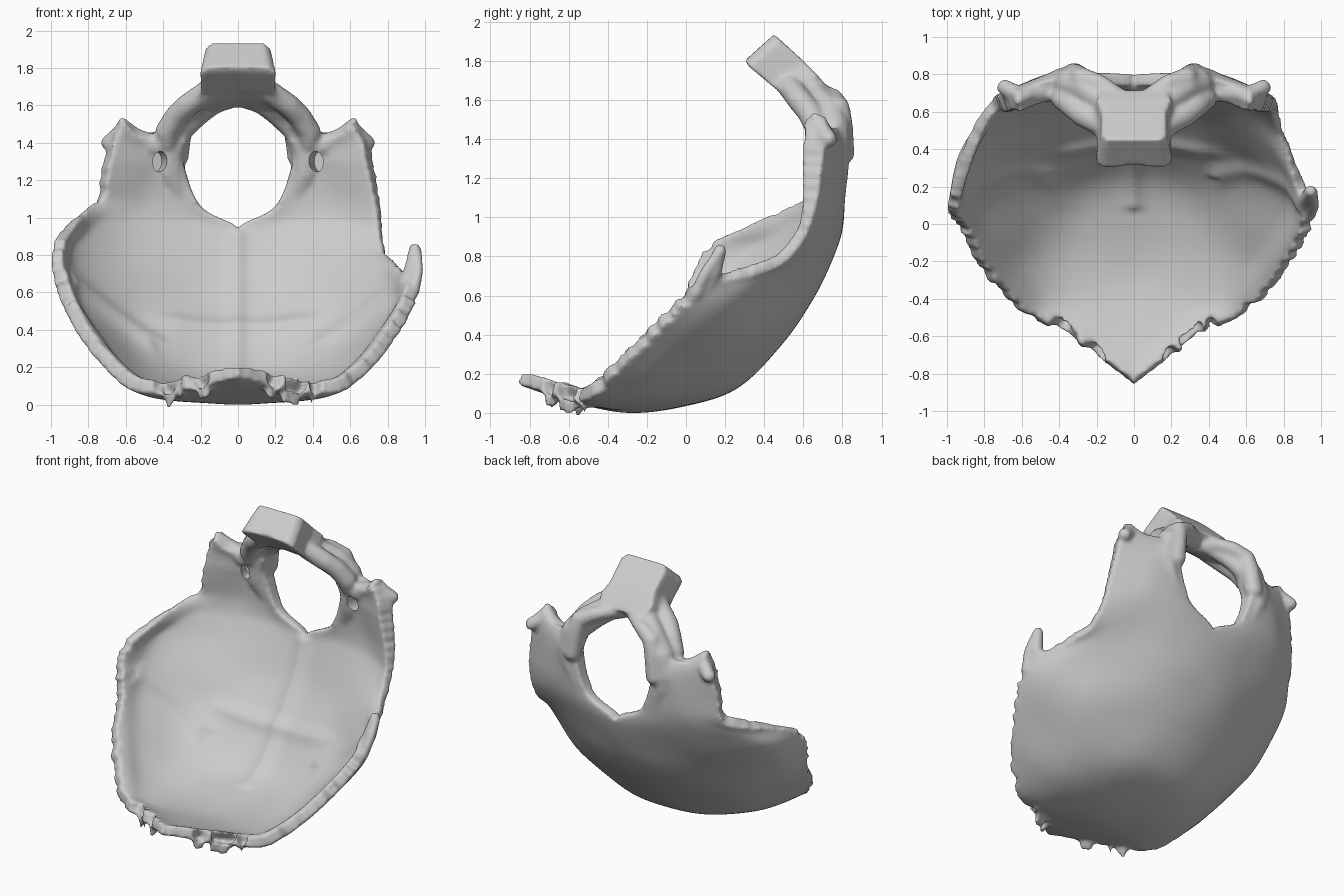
import bpy, bmesh, math, random
from mathutils import Vector, Matrix

if "Cube" in bpy.data.objects:
    bpy.data.objects.remove(bpy.data.objects["Cube"])

random.seed(4)
bone = bpy.data.materials.new("bone_grey")
bone.diffuse_color = (0.6, 0.6, 0.6, 1)
bone.use_nodes = True
bone.node_tree.nodes["Principled BSDF"].inputs["Base Color"].default_value = bone.diffuse_color

# Outer surface: rows from the front tip up to the top, each from midline to margin
ROWS = [
    [(0, -.865, .145), (.04, -.83, .14), (.08, -.80, .13), (.12, -.77, .12), (.16, -.74, .11)],
    [(0, -.60, .06), (.10, -.60, .06), (.19, -.61, .065), (.27, -.62, .07), (.34, -.60, .07)],
    [(0, -.30, 0), (.17, -.33, .01), (.33, -.38, .02), (.45, -.43, .035), (.56, -.49, .07)],
    [(0, 0, .035), (.25, -.05, .035), (.46, -.14, .06), (.62, -.23, .13), (.74, -.34, .22)],
    [(0, .27, .13), (.28, .22, .13), (.55, .10, .19), (.75, -.05, .30), (.88, -.14, .41)],
    [(0, .50, .36), (.30, .45, .36), (.62, .32, .38), (.85, .14, .47), (.96, .01, .57)],
]
LEFT = [
    [(0, .65, .58), (.30, .61, .58), (.66, .45, .60), (.91, .27, .67), (1.0, .07, .75)],
    [(0, .74, .76), (.30, .71, .78), (.65, .60, .80), (.91, .42, .85), (.975, .19, .90)],
    [(0, .80, .93), (.27, .79, .95), (.55, .72, .95), (.77, .61, .96), (.88, .49, .99)],
]
RIGHT = [
    [(0, .65, .58), (.30, .61, .58), (.62, .47, .60), (.84, .30, .61), (.95, .13, .66)],
    [(0, .74, .76), (.30, .71, .78), (.55, .63, .79), (.70, .55, .77), (.82, .45, .73)],
    [(0, .80, .93), (.27, .79, .95), (.50, .74, .95), (.65, .68, .93), (.78, .60, .88)],
]
TOP = [
    [(.20, .81, 1.06), (.33, .81, 1.08), (.50, .78, 1.08), (.65, .72, 1.07), (.77, .66, 1.05)],
    [(.28, .82, 1.25), (.38, .82, 1.25), (.50, .79, 1.24), (.62, .74, 1.23), (.74, .69, 1.22)],
    [(.29, .82, 1.36), (.38, .83, 1.38), (.48, .79, 1.38), (.59, .75, 1.40), (.70, .71, 1.42)],
    [(.26, .78, 1.45), (.36, .78, 1.48), (.46, .77, 1.46), (.55, .74, 1.47), (.63, .71, 1.53)],
]
STEPS = 10


def spline(pts, steps, first=None):
    """Smooth curve through the points."""
    p = [Vector(q) for q in pts]
    p = [first or 2 * p[0] - p[1]] + p + [2 * p[-1] - p[-2]]
    out = []
    for i in range(1, len(p) - 2):
        a, b, c, d = p[i - 1:i + 3]
        for k in range(steps):
            t = k / steps
            out.append(.5 * (2 * b + (c - a) * t + (2 * a - 5 * b + 4 * c - d) * t * t
                             + (3 * b - a - 3 * c + d) * t ** 3))
    return out + [p[-2]]


def add_half(bm, rows, side):
    """One half of the curved plate, with a toothed margin."""
    cols = [spline([r[j] for r in rows], STEPS) for j in range(5)]
    grid = []
    for i in range(len(cols[0])):
        row = [c[i].copy() for c in cols]
        first = None
        if i <= 8 * STEPS:
            row[0].x = 0
            first = Vector((-row[1].x, row[1].y, row[1].z))
        line = spline(row, 6, first)
        out = (line[-1] - line[-3]).normalized()
        if i <= STEPS * 1.5:
            out = Vector((.6, -.8, .1))
        rough = .02 if i < 7 * STEPS else .008
        line[-1] += out * random.uniform(-rough, rough)
        grid.append([bm.verts.new((q.x * side, q.y, q.z)) for q in line])
    for a, b in zip(grid, grid[1:]):
        for j in range(len(a) - 1):
            bm.faces.new((a[j], a[j + 1], b[j + 1], b[j]))


def thickness(p):
    """Plate depth: thick front rim, crossing inner ridges, side ridges, heavier top."""
    x, t = abs(p.x), .066
    rim = p.y - (-.86 + .7 * x if x < .55 else -.475 + 1.15 * (x - .55))
    if p.z < .7:
        t += .018 * math.exp(-(rim / .12) ** 2) * min(1, x / .3)
    if p.y > .1:
        fade = max(0, min(1, (.55 - x) / .2))
        t += .025 * math.exp(-(x / .04) ** 2) * (p.z < .9)
        t += .022 * math.exp(-((p.z - .36 - .25 * x * x) / .04) ** 2) * fade
        t += .015 * math.exp(-((p.z - .38) / .18) ** 2) * fade
    if .45 < x < .95 and p.z < .8:
        t += .02 * math.exp(-((p.z - .28 - .75 * (x - .47)) / .05) ** 2)
    return t + .05 * min(1, max(0, (p.z - .95) / .35))


# Curved plate
bm = bmesh.new()
add_half(bm, ROWS + LEFT + TOP, -1)
add_half(bm, ROWS + RIGHT + TOP, 1)
bmesh.ops.remove_doubles(bm, verts=bm.verts, dist=.0005)
bmesh.ops.recalc_face_normals(bm, faces=bm.faces)
low = min(bm.faces, key=lambda f: f.calc_center_median().z)
if low.normal.z > 0:
    bmesh.ops.reverse_faces(bm, faces=bm.faces)
mesh = bpy.data.meshes.new("curved_plate")
bm.to_mesh(mesh)
bm.free()
plate = bpy.data.objects.new("curved_plate", mesh)
bpy.context.collection.objects.link(plate)
group = plate.vertex_groups.new(name="depth")
for v in mesh.vertices:
    group.add([v.index], thickness(v.co) / .16, 'REPLACE')
solid = plate.modifiers.new("depth", 'SOLIDIFY')
solid.thickness, solid.offset, solid.vertex_group = .16, -1, "depth"
shell = bpy.data.meshes.new_from_object(plate.evaluated_get(bpy.context.evaluated_depsgraph_get()))
bpy.data.objects.remove(plate)

bm = bmesh.new()
bm.from_mesh(shell)


def add_bar(nodes, sides=(-1, 1)):
    """Rounded bar of overlapping balls; each node is x, y, z, radius."""
    for side in sides:
        for a, b in zip(nodes, nodes[1:]):
            for k in range(7):
                q = [m + (n - m) * k / 6 for m, n in zip(a, b)]
                bmesh.ops.create_icosphere(bm, subdivisions=2, radius=q[3],
                                           matrix=Matrix.Translation((q[0] * side, q[1], q[2])))


# Side arms around the opening, with the joint knobs and tubercles
add_bar([(.31, .77, 1.12, .05), (.365, .755, 1.25, .08), (.375, .75, 1.34, .09), (.335, .75, 1.46, .09),
         (.27, .73, 1.55, .08), (.15, .64, 1.645, .065)])
add_bar([(.32, .805, 1.33, .06), (.30, .795, 1.48, .06), (.28, .78, 1.56, .06), (.19, .755, 1.61, .05),
         (.08, .68, 1.64, .05)])
add_bar([(.17, .53, 1.67, .065), (.27, .58, 1.60, .065), (.33, .63, 1.54, .065), (.38, .67, 1.46, .065),
         (.38, .69, 1.40, .055)])
# Rounded upper corners of the opening
add_bar([(.04, .64, 1.63, .05), (.12, .66, 1.605, .05), (.20, .71, 1.545, .05), (.27, .74, 1.48, .05)])
# Horns at the outer top
add_bar([(.44, .71, 1.38, .06), (.56, .70, 1.43, .055), (.62, .66, 1.515, .025)])
add_bar([(.62, .69, 1.45, .05), (.69, .73, 1.40, .045)])
# Broken spur on the right margin
add_bar([(.91, .09, .62, .04), (.93, .14, .72, .045), (.945, .175, .83, .035)], (1,))
add_bar([(.94, .05, .61, .035), (.965, .10, .72, .03), (.955, .17, .82, .03)], (1,))

# Thick slab above the opening: inner y, z, outer y, z, half width
slab = [(.30, 1.80, .45, 1.935, .17), (.32, 1.77, .48, 1.91, .205), (.44, 1.67, .60, 1.80, .20),
        (.52, 1.61, .67, 1.73, .235), (.60, 1.575, .72, 1.67, .20)]
rings = []
for iy, iz, oy, oz, w in slab:
    rings.append([bm.verts.new(p) for p in ((-w, iy, iz), (0, iy + .01, iz + .01), (w, iy, iz),
                                            (w * .85, oy, oz), (0, oy, oz), (-w * .85, oy, oz))])
for a, b in zip(rings, rings[1:]):
    for j in range(6):
        bm.faces.new((a[j], a[(j + 1) % 6], b[(j + 1) % 6], b[j]))
bm.faces.new(rings[0])
bm.faces.new(rings[-1][::-1])
bmesh.ops.recalc_face_normals(bm, faces=bm.faces)

# Fuse everything into one bone
mesh = bpy.data.meshes.new("skull_base_bone")
bm.to_mesh(mesh)
bm.free()
mesh.materials.clear()
mesh.materials.append(bone)
body = bpy.data.objects.new("skull_base_bone", mesh)
bpy.context.collection.objects.link(body)
fuse = body.modifiers.new("fuse", 'REMESH')
fuse.mode, fuse.voxel_size, fuse.use_smooth_shade = 'VOXEL', .014, True
soft = body.modifiers.new("soften", 'SMOOTH')
soft.factor, soft.iterations = .5, 6

# Small blind canals beside the opening
for side in (-1, 1):
    bpy.ops.mesh.primitive_cylinder_add(vertices=20, radius=1, depth=.28, location=(.405 * side, .63, 1.30),
                                        rotation=(math.radians(90), 0, math.radians(-15 * side)))
    cutter = bpy.context.object
    cutter.name = "canal_cutter"
    cutter.scale = (.035, .055, 1)
    cutter.hide_render = True
    cutter.data.materials.append(bone)
    cut = body.modifiers.new("canal", 'BOOLEAN')
    cut.operation, cut.object = 'DIFFERENCE', cutter
